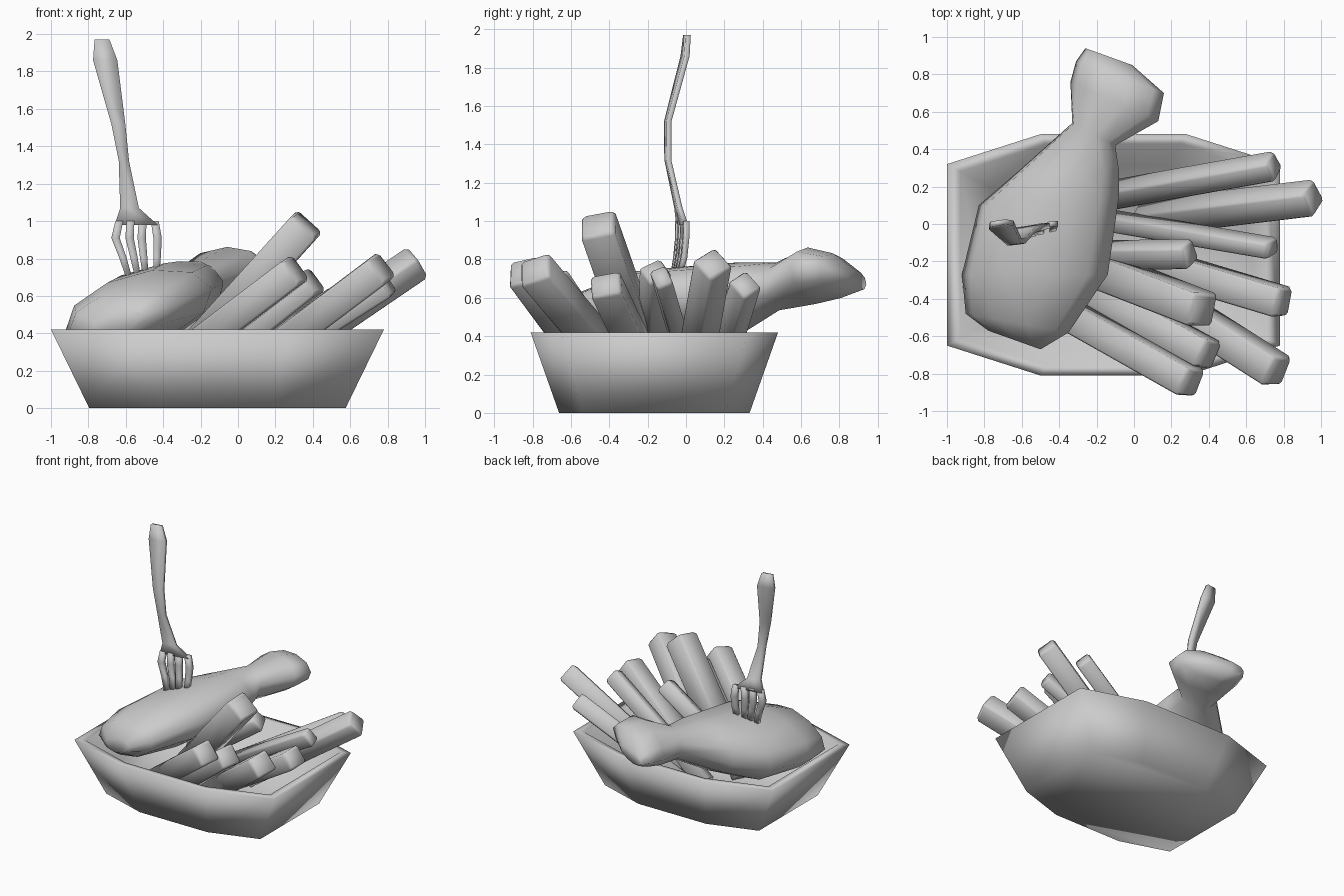
import bpy
import math
from mathutils import Vector, Matrix

cube = bpy.data.objects.get("Cube")
if cube:
    bpy.data.objects.remove(cube, do_unlink=True)

grey = bpy.data.materials.new("light_grey")
grey.use_nodes = True
grey.diffuse_color = (0.6, 0.6, 0.6, 1)
grey.node_tree.nodes["Principled BSDF"].inputs["Base Color"].default_value = (0.6, 0.6, 0.6, 1)


def loft(name, rings):
    """Skin a list of equal-length rings and cap both ends."""
    n = len(rings[0])
    verts = [p for ring in rings for p in ring]
    faces = [tuple(reversed(range(n))), tuple(range(len(verts) - n, len(verts)))]
    for r in range(len(rings) - 1):
        for i in range(n):
            a, b = r * n + i, r * n + (i + 1) % n
            faces.append((a, b, b + n, a + n))
    mesh = bpy.data.meshes.new(name)
    mesh.from_pydata(verts, [], faces)
    mesh.materials.append(grey)
    obj = bpy.data.objects.new(name, mesh)
    bpy.context.collection.objects.link(obj)
    bpy.ops.object.select_all(action="DESELECT")
    obj.select_set(True)
    bpy.context.view_layer.objects.active = obj
    bpy.ops.object.mode_set(mode="EDIT")
    bpy.ops.mesh.select_all(action="SELECT")
    bpy.ops.mesh.normals_make_consistent(inside=False)
    bpy.ops.object.mode_set(mode="OBJECT")
    bpy.ops.object.shade_smooth()
    return obj


# Tray: one eight-sided outline scaled up the outside and down the inside
CENTRE = Vector((-0.11, -0.165, 0))
quarter = [(0.89, 0.485), (0.39, 0.645)]
outline = (quarter + [(-x, y) for x, y in reversed(quarter)]
           + [(-x, -y) for x, y in quarter]
           + [(x, -y) for x, y in reversed(quarter)])


def tray_ring(scale, z):
    return [CENTRE + Vector((x * scale, y * scale, z)) for x, y in outline]


loft("tray", [tray_ring(s, z) for s, z in
              [(0.77, 0), (1, 0.42), (0.92, 0.42), (0.74, 0.08)]])

# Drumstick: tilted oval sections given by left edge, right edge, half height
sections = [
    ((-0.78, -0.57, 0.42), (-0.50, -0.67, 0.50), 0.06),
    ((-0.90, -0.48, 0.42), (-0.35, -0.58, 0.55), 0.14),
    ((-0.92, -0.27, 0.42), (-0.14, -0.27, 0.64), 0.19),
    ((-0.83, 0.10, 0.45), (-0.08, 0.15, 0.66), 0.205),
    ((-0.62, 0.28, 0.51), (-0.08, 0.28, 0.68), 0.18),
    ((-0.33, 0.54, 0.63), (-0.10, 0.42, 0.69), 0.125),
    ((-0.34, 0.76, 0.66), (0.13, 0.55, 0.77), 0.14),
    ((-0.31, 0.87, 0.67), (0.16, 0.70, 0.76), 0.11),
    ((-0.26, 0.94, 0.67), (-0.01, 0.85, 0.71), 0.05),
]


def oval(left, right, height, sides=10):
    left, right = Vector(left), Vector(right)
    half = (right - left) / 2
    axis = Vector((-half.y, half.x, 0))
    up = axis.cross(half).normalized() * -height
    angles = [math.tau * i / sides for i in range(sides)]
    return [(left + right) / 2 + half * math.cos(a) + up * math.sin(a) for a in angles]


loft("drumstick", [oval(*s) for s in sections])


# Fries: bars with slim chamfers, rolled about the line from base to tip
def bar_ring(centre, side, up, width, height):
    w, h, c = width / 2, height / 2, 0.012
    corners = [(w, h - c), (w - c, h), (c - w, h), (-w, h - c),
               (-w, c - h), (c - w, -h), (w - c, -h), (w, c - h)]
    return [centre + side * x + up * y for x, y in corners]


def fry(name, base, tip, width, height, roll):
    base, tip = Vector(base), Vector(tip)
    axis = (tip - base).normalized()
    side = axis.cross(Vector((0, 0, 1))).normalized()
    side = Matrix.Rotation(math.radians(roll), 3, axis) @ side
    up = side.cross(axis)
    rings = [bar_ring(base, side, up, width, height),
             bar_ring(tip - axis * 0.02, side, up, width, height),
             bar_ring(tip, side, up, width * 0.85, height * 0.85)]
    loft(name, rings)


fries = [
    ((-0.20, 0.14, 0.12), (0.75, 0.31, 0.67), 0.12, 0.13, 35),
    ((0.05, 0.03, 0.16), (0.96, 0.14, 0.78), 0.15, 0.15, 35),
    ((-0.20, 0.03, 0.16), (0.74, -0.13, 0.71), 0.09, 0.12, 25),
    ((-0.30, -0.17, 0.32), (0.30, -0.16, 0.74), 0.13, 0.12, 30),
    ((0.00, -0.18, 0.16), (0.80, -0.42, 0.67), 0.16, 0.14, 12),
    ((-0.25, -0.22, 0.30), (0.37, -0.46, 0.985), 0.18, 0.18, 15),
    ((0.00, -0.30, 0.17), (0.77, -0.79, 0.75), 0.17, 0.16, 20),
    ((-0.30, -0.32, 0.12), (0.40, -0.70, 0.68), 0.16, 0.15, 12),
    ((-0.40, -0.45, 0.20), (0.31, -0.85, 0.74), 0.16, 0.16, 15),
]
for number, data in enumerate(fries, 1):
    fry(f"fry_{number}", *data)


# Fork: flat strips following the bend of the handle
def strip(name, stations, thickness):
    rings = []
    for x, y, z, width in stations:
        w, t = width / 2, thickness / 2
        rings.append([Vector((x + a * w, y + a * w * 0.15 + b * t, z))
                      for a, b in [(-1, -1), (1, -1), (1, 1), (-1, 1)]])
    loft(name, rings)


strip("fork_handle", [
    (-0.727, 0.005, 1.97, 0.08), (-0.71, -0.005, 1.86, 0.13),
    (-0.64, -0.095, 1.52, 0.075), (-0.61, -0.095, 1.32, 0.055),
    (-0.58, -0.04, 1.07, 0.10), (-0.545, -0.02, 0.98, 0.23)], 0.028)

# Tines: four prongs fanning out of the fork head, then closing at the tips
for number, (root, bulge, tip, tip_z) in enumerate([
        (-0.635, -0.655, -0.58, 0.69), (-0.575, -0.58, -0.535, 0.70),
        (-0.51, -0.515, -0.495, 0.72), (-0.445, -0.43, -0.435, 0.73)], 1):
    lean = 0.2 * (root + 0.54)
    strip(f"fork_tine_{number}", [
        (root, lean - 0.02, 1.0, 0.042), (bulge, lean - 0.02, 0.91, 0.045),
        ((bulge + tip) / 2, lean - 0.03, 0.81, 0.04), (tip, lean - 0.05, tip_z, 0.032)], 0.03)
